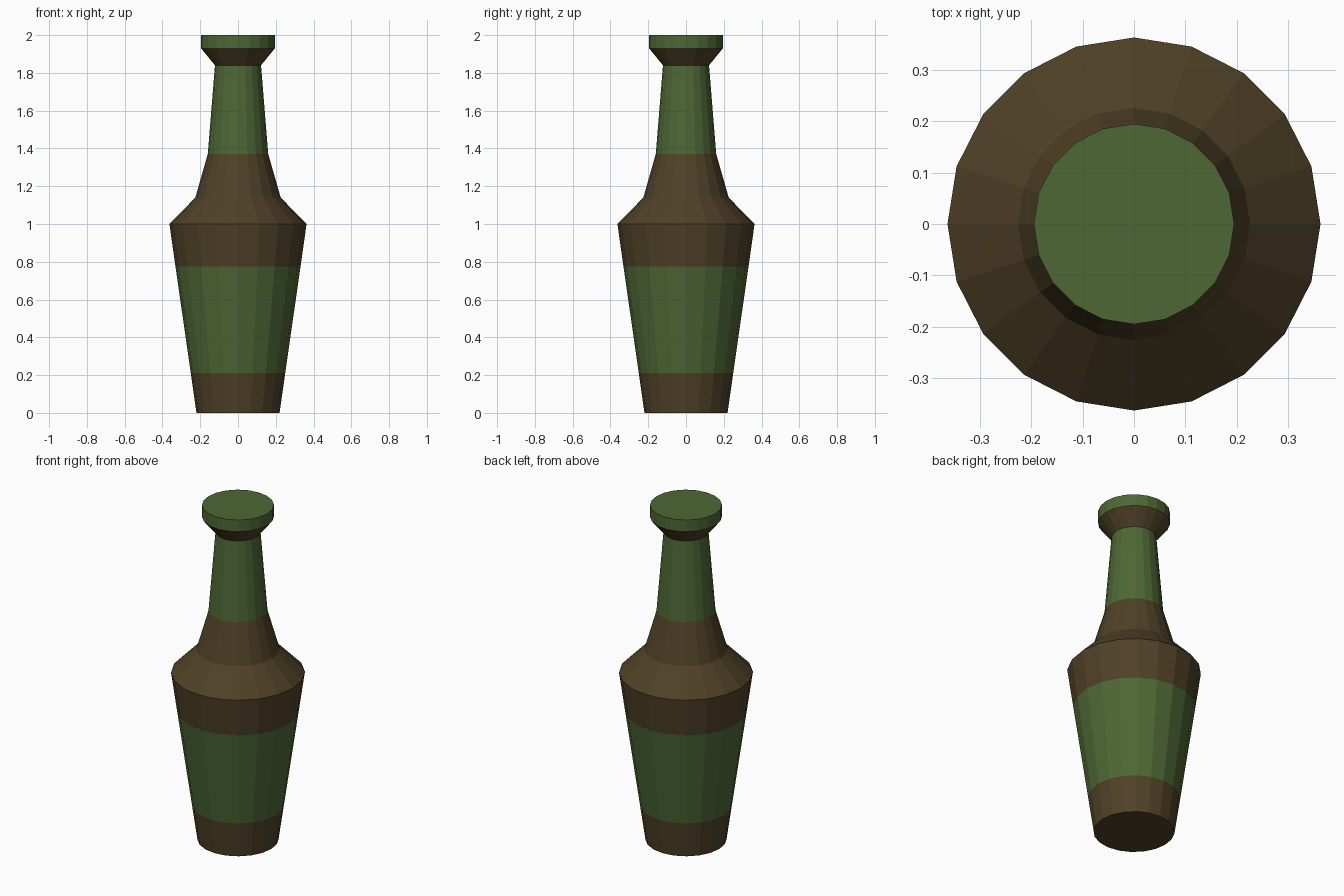
import bpy
import bmesh
from math import cos, sin, tau

cube = bpy.data.objects.get("Cube")
if cube:
    bpy.data.objects.remove(cube)

SIDES = 20


def make_material(name, rgb):
    mat = bpy.data.materials.new(name)
    mat.use_nodes = True
    color = (*rgb, 1.0)
    mat.diffuse_color = color
    mat.node_tree.nodes["Principled BSDF"].inputs["Base Color"].default_value = color
    return mat


GREEN, BROWN = 0, 1
materials = [make_material("bottle green", (0.075, 0.135, 0.035)),
             make_material("dark brown", (0.08, 0.053, 0.02))]

# Bottle profile: radius, height, colour of the band above
profile = [
    (0.22, 0.0, BROWN),     # base
    (0.25, 0.21, GREEN),    # body
    (0.331, 0.775, BROWN),  # upper body
    (0.363, 1.0, BROWN),    # shoulder
    (0.226, 1.14, BROWN),   # lower neck
    (0.16, 1.37, GREEN),    # neck
    (0.122, 1.84, BROWN),   # flare under the lip
    (0.195, 1.93, GREEN),   # lip
    (0.195, 2.0, GREEN),    # top cap
]

bm = bmesh.new()
rings = [[bm.verts.new((r * cos(tau * i / SIDES), r * sin(tau * i / SIDES), z))
          for i in range(SIDES)] for r, z, _ in profile]

# Side bands
for lower, upper, (_, _, color) in zip(rings, rings[1:], profile):
    for i in range(SIDES):
        j = (i + 1) % SIDES
        bm.faces.new((lower[i], lower[j], upper[j], upper[i])).material_index = color

# Closed ends
bm.faces.new(rings[0][::-1]).material_index = BROWN
bm.faces.new(rings[-1]).material_index = GREEN

mesh = bpy.data.meshes.new("bottle")
bm.to_mesh(mesh)
bm.free()
for mat in materials:
    mesh.materials.append(mat)
bottle = bpy.data.objects.new("bottle", mesh)
bpy.context.collection.objects.link(bottle)
